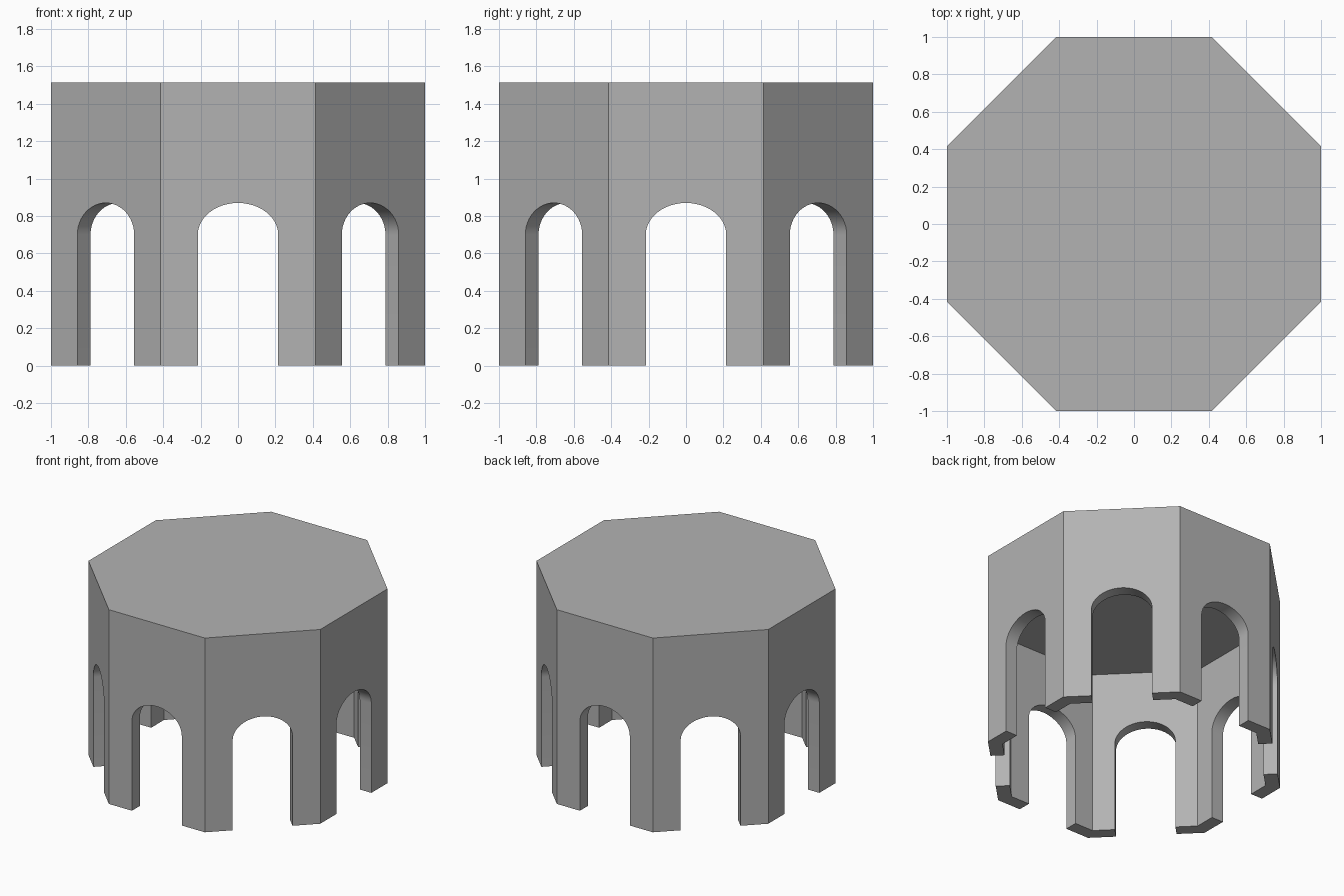
import bpy
import bmesh
from math import pi, sin, cos, tan
from mathutils import Matrix, Vector

SIDES = 8
APOTHEM, WALL = 1.0, 0.1
HEIGHT, CEILING = 1.515, 1.27
ARCH_HALF, SPRING, APEX = 0.215, 0.70, 0.87
ARCH_STEPS = 24

cube = bpy.data.objects.get("Cube")
if cube:
    bpy.data.objects.remove(cube, do_unlink=True)

stone = bpy.data.materials.new("grey stone")
stone.use_nodes = True
grey = (0.45, 0.45, 0.45, 1)
stone.diffuse_color = grey
stone.node_tree.nodes["Principled BSDF"].inputs["Base Color"].default_value = grey


def arch_outline():
    """Opening from left foot over the top to right foot, as (x, z)."""
    curve = []
    for i in range(ARCH_STEPS + 1):
        a = pi - pi * i / ARCH_STEPS
        curve.append((ARCH_HALF * cos(a), SPRING + (APEX - SPRING) * sin(a)))
    return [(-ARCH_HALF, 0)] + curve + [(ARCH_HALF, 0)]


def wall_skin(bm, apothem, top, turn):
    """One wall face with its arch; returns arch, corner and top vertices."""
    half = apothem * tan(pi / SIDES)

    def vert(x, z):
        return bm.verts.new(turn @ Vector((x, -apothem, z)))

    left, right = vert(-half, 0), vert(half, 0)
    arch = [vert(x, z) for x, z in arch_outline()]
    top_right, top_left = vert(half, top), vert(-half, top)
    bm.faces.new([left] + arch + [right, top_right, top_left])
    return left, arch, right, top_left


bm = bmesh.new()
roof_ring, ceiling_ring = [], []
for k in range(SIDES):
    turn = Matrix.Rotation(2 * pi * k / SIDES, 3, "Z")
    lo, arch_o, ro, roof = wall_skin(bm, APOTHEM, HEIGHT, turn)
    li, arch_i, ri, ceiling = wall_skin(bm, APOTHEM - WALL, CEILING, turn)
    roof_ring.append(roof)
    ceiling_ring.append(ceiling)
    # Arch lining
    for i in range(len(arch_o) - 1):
        bm.faces.new([arch_o[i], arch_i[i], arch_i[i + 1], arch_o[i + 1]])
    # Undersides of the two half piers
    bm.faces.new([lo, li, arch_i[0], arch_o[0]])
    bm.faces.new([arch_o[-1], arch_i[-1], ri, ro])

# Flat roof and the ceiling below it
bm.faces.new(roof_ring)
bm.faces.new(ceiling_ring)
bmesh.ops.remove_doubles(bm, verts=bm.verts, dist=0.0005)
bmesh.ops.recalc_face_normals(bm, faces=bm.faces)

mesh = bpy.data.meshes.new("arcade_pavilion")
bm.to_mesh(mesh)
bm.free()
mesh.materials.append(stone)
pavilion = bpy.data.objects.new("arcade_pavilion", mesh)
bpy.context.collection.objects.link(pavilion)

# Smooth arch linings, sharp wall corners
bpy.ops.object.select_all(action="DESELECT")
pavilion.select_set(True)
bpy.context.view_layer.objects.active = pavilion
bpy.ops.object.shade_smooth_by_angle(angle=pi / 6)
